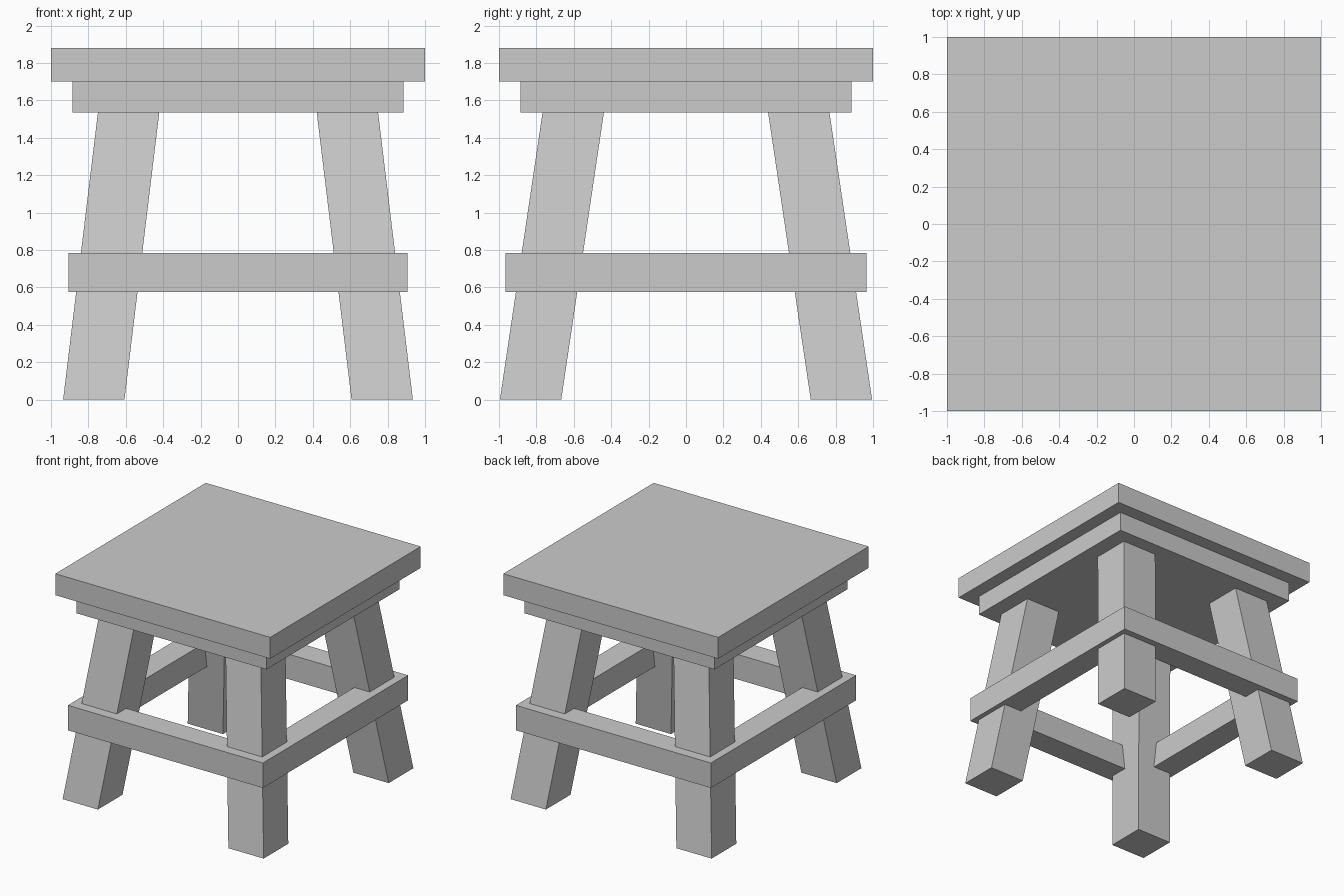
import bpy

if "Cube" in bpy.data.objects:
    bpy.data.objects.remove(bpy.data.objects["Cube"])


def add_mesh(name, verts, faces):
    mesh = bpy.data.meshes.new(name)
    mesh.from_pydata(verts, [], faces)
    mesh.update()
    obj = bpy.data.objects.new(name, mesh)
    bpy.context.collection.objects.link(obj)
    return obj


def rect(cx, cy, hx, hy, z):
    return [(cx + sx * hx, cy + sy * hy, z)
            for sx, sy in ((-1, -1), (1, -1), (1, 1), (-1, 1))]


def prism(name, bottom, top):
    """Closed four-sided solid between two rectangles."""
    sides = [(i, (i + 1) % 4, (i + 1) % 4 + 4, i + 4) for i in range(4)]
    return add_mesh(name, bottom + top, [(3, 2, 1, 0), (4, 5, 6, 7)] + sides)


def frame(name, hx, hy, thick, z0, z1):
    """Closed rectangular ring with mitred corners."""
    ix, iy = hx - thick, hy - thick
    loops = [rect(0, 0, hx, hy, z0), rect(0, 0, hx, hy, z1),
             rect(0, 0, ix, iy, z1), rect(0, 0, ix, iy, z0)]
    faces = []
    for a in range(4):
        b = (a + 1) % 4
        for i in range(4):
            j = (i + 1) % 4
            faces.append((a * 4 + i, a * 4 + j, b * 4 + j, b * 4 + i))
    return add_mesh(name, sum(loops, []), faces)


# Seat board and the smaller slab beneath it
prism("seat", rect(0, 0, 1, 1, 1.70), rect(0, 0, 1, 1, 1.88))
prism("seat_support", rect(0, 0, 0.885, 0.885, 1.535),
      rect(0, 0, 0.885, 0.885, 1.70))

# Splayed legs, cut level at the floor and under the support
HALF = 0.164
for sy, depth in ((-1, "front"), (1, "back")):
    for sx, side in ((-1, "left"), (1, "right")):
        prism(f"{depth}_{side}_leg",
              rect(sx * 0.771, sy * 0.831, HALF, HALF, 0),
              rect(sx * 0.585, sy * 0.603, HALF, HALF, 1.535))

# Stretcher frame around the legs
frame("stretcher_frame", 0.907, 0.965, 0.21, 0.575, 0.785)
